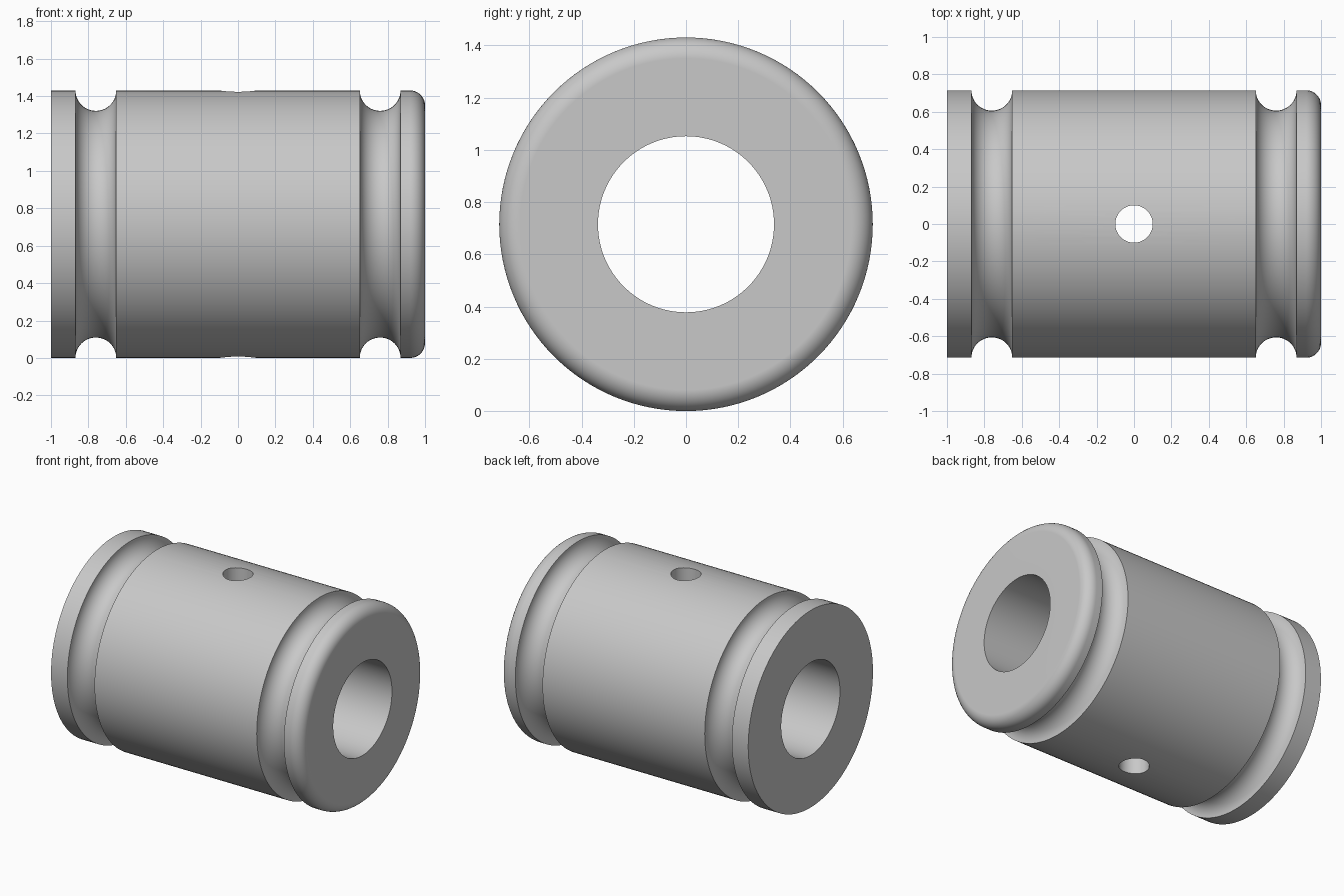
import bpy, bmesh
from math import sin, cos, pi, radians
from mathutils import Matrix, Vector

cube = bpy.data.objects.get("Cube")
if cube:
    bpy.data.objects.remove(cube, do_unlink=True)

HALF, RADIUS, BORE = 1.0, 0.715, 0.337
GROOVE_X, GROOVE_R, FILLET, HOLE_R = 0.76, 0.109, 0.08, 0.1

metal = bpy.data.materials.new("light grey metal")
metal.use_nodes = True
grey = (0.58, 0.58, 0.58, 1)
metal.diffuse_color = grey
metal.node_tree.nodes["Principled BSDF"].inputs["Base Color"].default_value = grey


def arc(cx, cr, r, start, end, steps):
    """Points (x, radius) along an arc in the profile plane."""
    angles = [start + (end - start) * i / steps for i in range(steps + 1)]
    return [(cx + r * cos(a), cr + r * sin(a)) for a in angles]


def make_object(name, bm):
    mesh = bpy.data.meshes.new(name)
    bm.to_mesh(mesh)
    bm.free()
    mesh.materials.append(metal)
    obj = bpy.data.objects.new(name, mesh)
    bpy.context.collection.objects.link(obj)
    return obj


# Sleeve profile: square left end, two round grooves, filleted right end, bore
profile = [(-HALF, BORE), (-HALF, RADIUS)]
for side in (-1, 1):
    profile += arc(side * GROOVE_X, RADIUS, GROOVE_R, pi, 2 * pi, 24)
profile += arc(HALF - FILLET, RADIUS - FILLET, FILLET, pi / 2, 0, 12)
profile.append((HALF, BORE))

# Revolve the closed profile about the long axis
bm = bmesh.new()
verts = [bm.verts.new((x, 0, r)) for x, r in profile]
edges = [bm.edges.new((v, verts[(i + 1) % len(verts)])) for i, v in enumerate(verts)]
bmesh.ops.spin(bm, geom=verts + edges, cent=(0, 0, 0), axis=(1, 0, 0),
               angle=2 * pi, steps=128)
bmesh.ops.remove_doubles(bm, verts=bm.verts[:], dist=0.0001)
bmesh.ops.recalc_face_normals(bm, faces=bm.faces[:])
bmesh.ops.translate(bm, verts=bm.verts[:], vec=Vector((0, 0, RADIUS)))
sleeve = make_object("grooved_sleeve", bm)

# Vertical cross hole through both walls
bm = bmesh.new()
bmesh.ops.create_cone(bm, cap_ends=True, segments=48, radius1=HOLE_R,
                      radius2=HOLE_R, depth=2,
                      matrix=Matrix.Translation((0, 0, RADIUS)))
cutter = make_object("cross_hole_cutter", bm)
cutter.hide_render = True

cut = sleeve.modifiers.new("cross_hole", "BOOLEAN")
cut.operation = "DIFFERENCE"
cut.solver = "EXACT"
cut.object = cutter
bpy.ops.object.select_all(action="DESELECT")
sleeve.select_set(True)
bpy.context.view_layer.objects.active = sleeve
bpy.ops.object.modifier_apply(modifier=cut.name)
bpy.data.objects.remove(cutter, do_unlink=True)

# Smooth curves with crisp rims and flat end faces
bpy.ops.object.shade_smooth_by_angle(angle=radians(30))
weighted = sleeve.modifiers.new("flat_ends", "WEIGHTED_NORMAL")
weighted.keep_sharp = True
